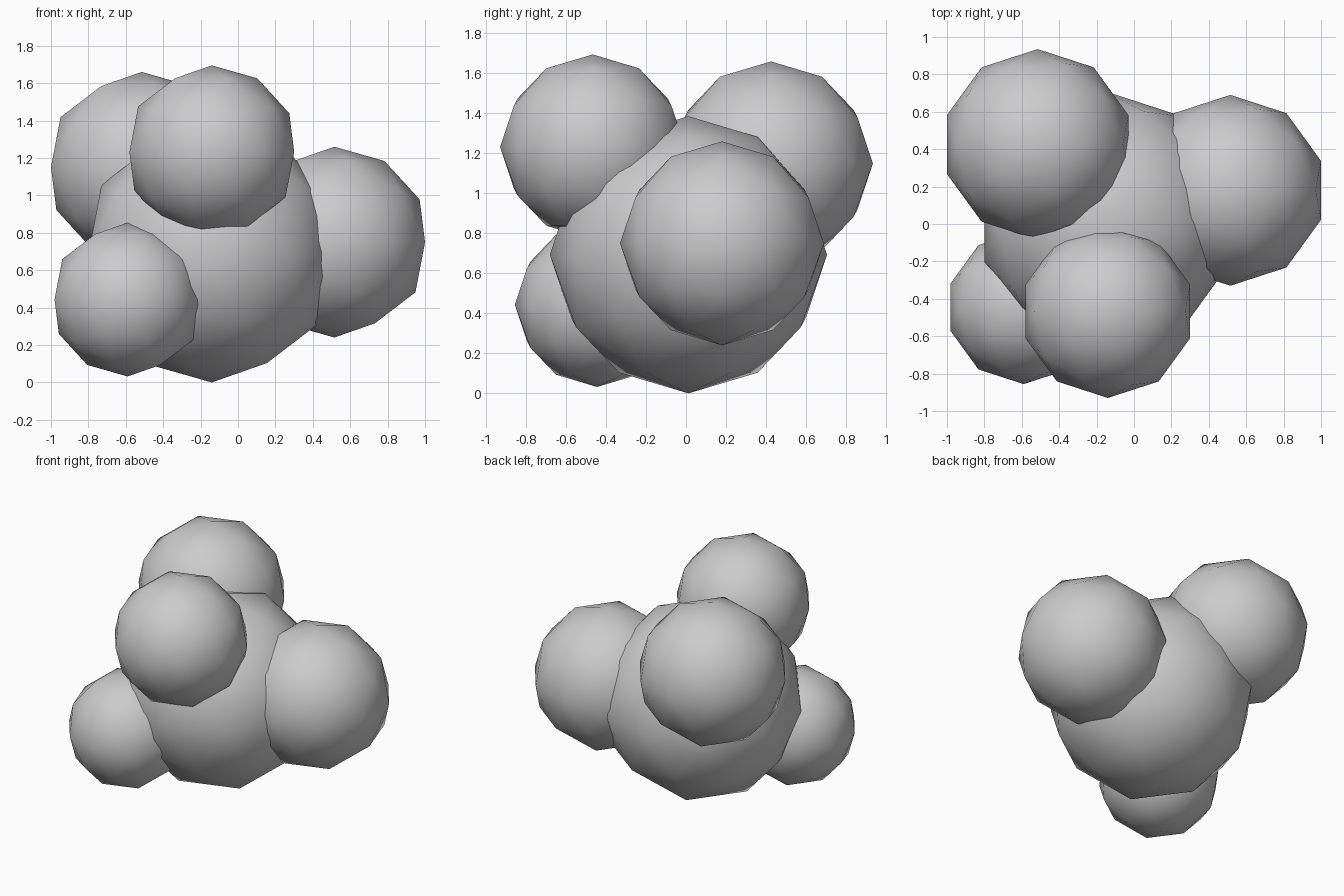
import bpy

if "Cube" in bpy.data.objects:
    bpy.data.objects.remove(bpy.data.objects["Cube"])


def ball(name, radius, centre):
    """Low-poly icosphere with smooth shading."""
    bpy.ops.mesh.primitive_ico_sphere_add(subdivisions=2, radius=radius, location=centre)
    obj = bpy.context.object
    obj.name = name
    bpy.ops.object.shade_smooth()
    return obj


# Large central ball resting on the ground
ball("core", 0.693, (-0.14, 0.012, 0.693))

# Four smaller balls sunk into the core
lobes = {
    "right_lobe": (0.51, (0.515, 0.18, 0.75)),
    "back_left_lobe": (0.51, (-0.515, 0.425, 1.15)),
    "upper_front_lobe": (0.463, (-0.14, -0.467, 1.232)),
    "lower_front_left_lobe": (0.411, (-0.59, -0.445, 0.443)),
}
for name, (radius, centre) in lobes.items():
    ball(name, radius, centre)
